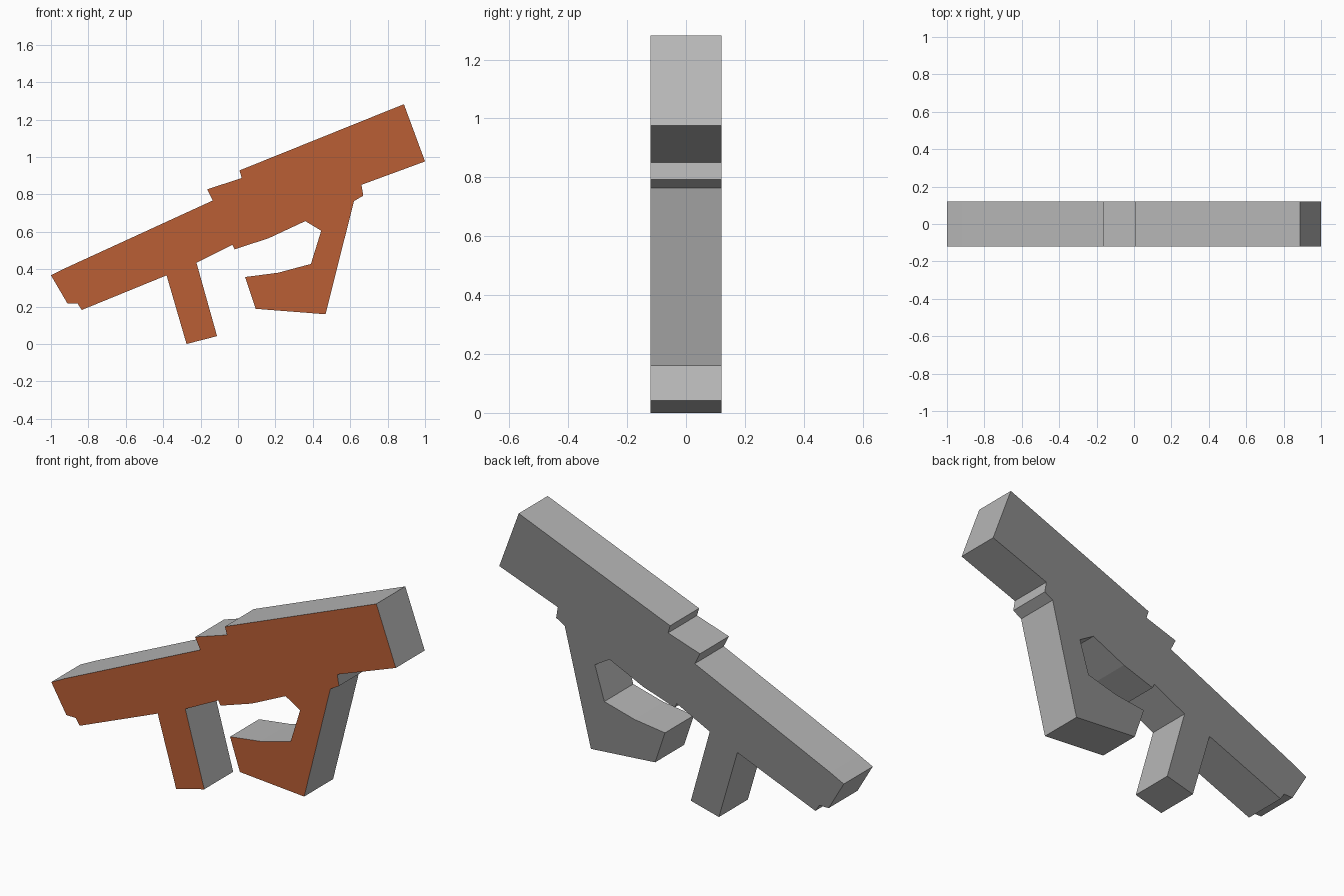
import bpy, bmesh

if "Cube" in bpy.data.objects:
    bpy.data.objects.remove(bpy.data.objects["Cube"])

HALF_DEPTH = 0.12

# Side outline (x, z), clockwise seen from the front
OUTLINE = [
    # top edge with its raised steps
    (-1.0, .367), (-.92, .407), (-.135, .767), (-.165, .827), (.02, .887), (.008, .928), (.887, 1.282),
    # right end and underside step
    (1.0, .976), (.66, .851), (.67, .793), (.62, .764),
    # hooked rear grip and its inner opening
    (.468, .159), (.095, .188), (.038, .358), (.215, .381), (.39, .428),
    (.445, .606), (.36, .657), (.165, .566), (-.018, .506), (-.03, .53),
    # straight front grip
    (-.222, .434), (-.112, .042), (-.275, 0), (-.382, .367),
    # notched left end
    (-.835, .182), (-.858, .217), (-.912, .217),
]


def material(name, color):
    mat = bpy.data.materials.new(name)
    mat.diffuse_color = (*color, 1)
    mat.use_nodes = True
    mat.node_tree.nodes["Principled BSDF"].inputs["Base Color"].default_value = mat.diffuse_color
    return mat


def extruded_profile(name, outline, half_depth):
    bm = bmesh.new()
    front = bm.faces.new([bm.verts.new((x, -half_depth, z)) for x, z in outline])
    result = bmesh.ops.extrude_face_region(bm, geom=[front], use_keep_orig=True)
    moved = [g for g in result["geom"] if isinstance(g, bmesh.types.BMVert)]
    bmesh.ops.translate(bm, verts=moved, vec=(0, 2 * half_depth, 0))
    bmesh.ops.recalc_face_normals(bm, faces=bm.faces)
    # Material slots: 0 edge band, 1 front, 2 back
    for face in bm.faces:
        if abs(face.normal.y) > 0.9:
            face.material_index = 1 if face.normal.y < 0 else 2
    mesh = bpy.data.meshes.new(name)
    bm.to_mesh(mesh)
    bm.free()
    obj = bpy.data.objects.new(name, mesh)
    bpy.context.collection.objects.link(obj)
    return obj


# Flat cut-out body with both grips
body = extruded_profile("body_with_grips", OUTLINE, HALF_DEPTH)
for name, color in (
    ("edge_grey", (.474, .474, .474)),
    ("front_brown", (.491, .112, .036)),
    ("back_dark_grey", (.25, .25, .25)),
):
    body.data.materials.append(material(name, color))
